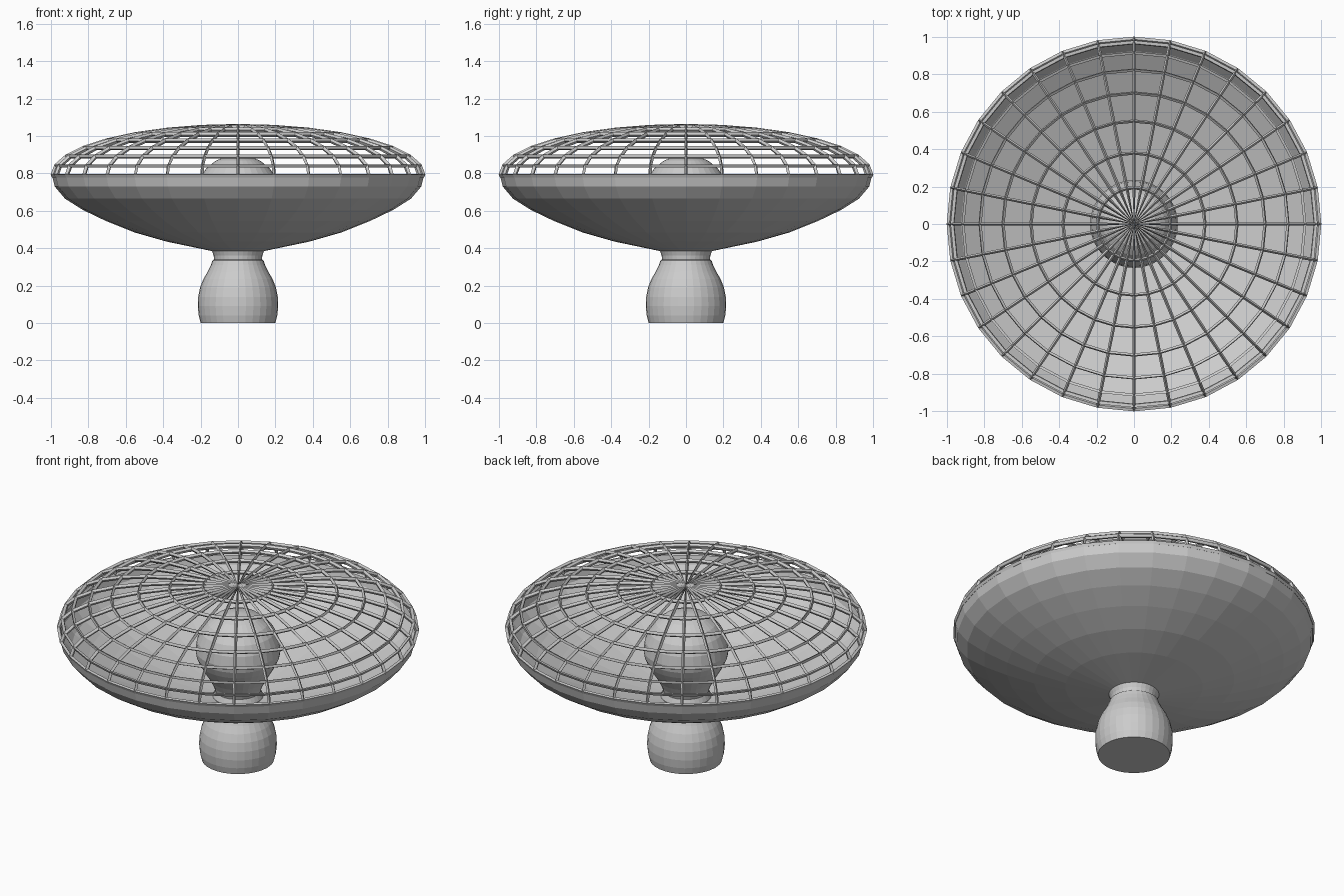
import bpy, bmesh, math

if "Cube" in bpy.data.objects:
    bpy.data.objects.remove(bpy.data.objects["Cube"])

SIDES = 32


def make_material(name, rgb):
    m = bpy.data.materials.new(name)
    m.diffuse_color = (*rgb, 1)
    m.use_nodes = True
    m.node_tree.nodes["Principled BSDF"].inputs["Base Color"].default_value = m.diffuse_color
    return m


grey = make_material("plain grey", (0.6, 0.6, 0.6))


def lathe(name, profile):
    """Spin (radius, z) points around z; radius 0 makes a pole."""
    bm = bmesh.new()
    rings = []
    for r, z in profile:
        if r == 0:
            rings.append([bm.verts.new((0, 0, z))] * SIDES)
        else:
            rings.append([bm.verts.new((r * math.cos(2 * math.pi * i / SIDES),
                                        r * math.sin(2 * math.pi * i / SIDES), z))
                          for i in range(SIDES)])
    for a, b in zip(rings, rings[1:]):
        for i in range(SIDES):
            j = (i + 1) % SIDES
            corners = []
            for v in (a[i], a[j], b[j], b[i]):
                if v not in corners:
                    corners.append(v)
            bm.faces.new(corners)
    bmesh.ops.recalc_face_normals(bm, faces=bm.faces)
    me = bpy.data.meshes.new(name)
    bm.to_mesh(me)
    bm.free()
    ob = bpy.data.objects.new(name, me)
    bpy.context.collection.objects.link(ob)
    me.materials.append(grey)
    return ob


# Pedestal with a flared foot and a collar under the bowl
lathe("pedestal", [(0, 0), (0.2, 0), (0.21, 0.04), (0.215, 0.09), (0.213, 0.14),
                   (0.203, 0.19), (0.185, 0.235), (0.162, 0.275), (0.145, 0.31),
                   (0.136, 0.335), (0.128, 0.34), (0.13, 0.36), (0.14, 0.388),
                   (0, 0.388)])

# Open shallow bowl
lathe("bowl", [(0, 0.38), (0.14, 0.385), (0.38, 0.435), (0.555, 0.485),
               (0.705, 0.545), (0.83, 0.605), (0.925, 0.665), (0.98, 0.73),
               (0.995, 0.79)])

# Bulb inside the bowl: tapered neck, then a round head
head = [(0.235 * math.cos(a), 0.665 + 0.235 * math.sin(a))
        for a in (math.radians(15 * k) for k in range(6))]
lathe("bulb", [(0, 0.386), (0.14, 0.388), (0.126, 0.42), (0.135, 0.45),
               (0.155, 0.49), (0.185, 0.54), (0.213, 0.59), (0.23, 0.63)]
      + head + [(0, 0.9)])

# Domed wire cage over the bowl
dome = [(0.99 * math.sin(math.pi * k / 16), 0.79 + 0.262 * math.cos(math.pi * k / 16))
        for k in range(1, 9)]
cage = lathe("wire_cage", [(0, 1.052)] + dome)
wire = cage.modifiers.new("wires", 'WIREFRAME')
wire.thickness = 0.025
wire.use_even_offset = False
wire.use_boundary = True
